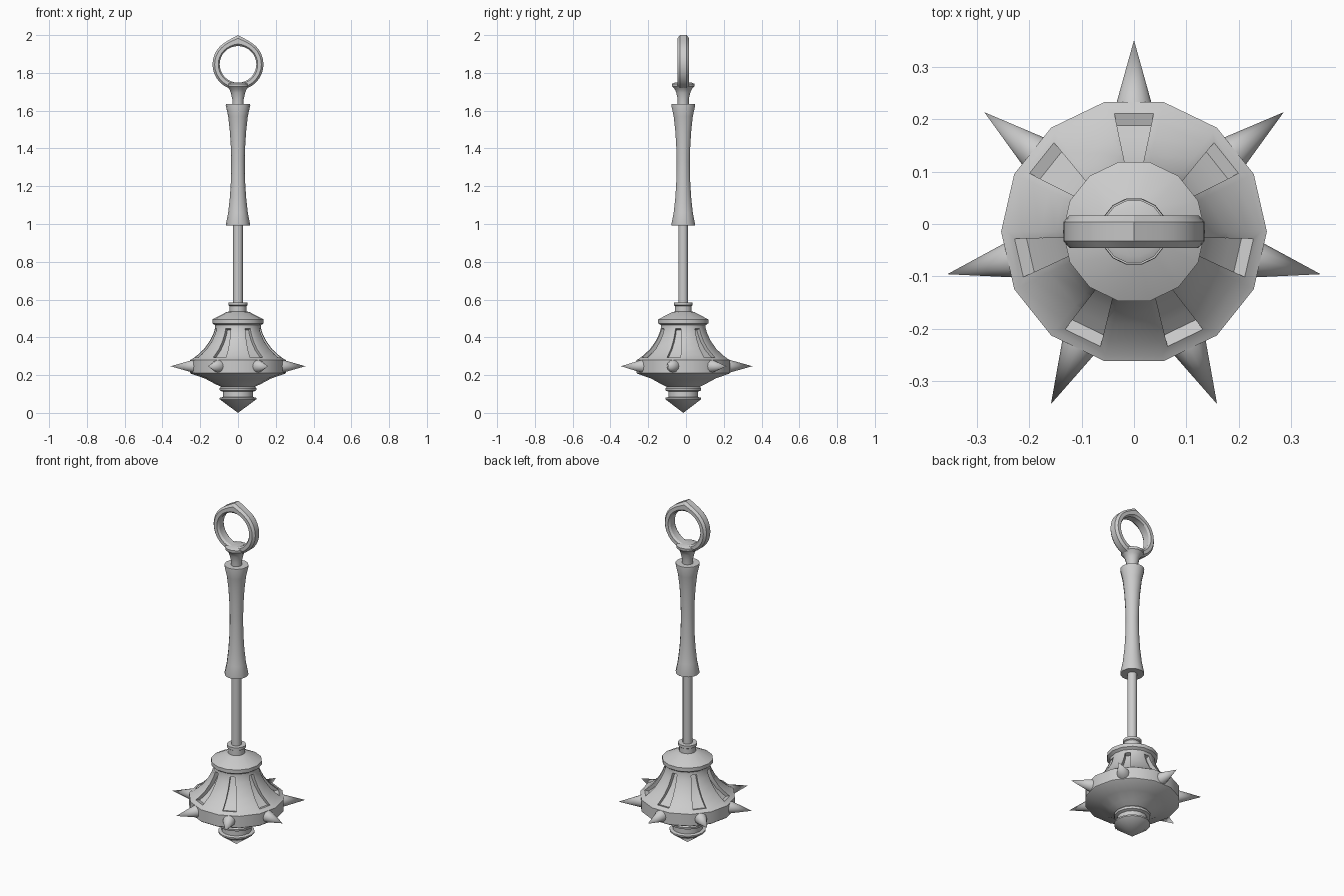
import bpy, bmesh, math
from mathutils import Matrix, Vector

if "Cube" in bpy.data.objects:
    bpy.data.objects.remove(bpy.data.objects["Cube"])

CY = -0.0145   # the axis sits slightly in front of y = 0
SIDES = 14


def finish(name, bm, smooth=True):
    bmesh.ops.recalc_face_normals(bm, faces=bm.faces[:])
    me = bpy.data.meshes.new(name)
    bm.to_mesh(me)
    bm.free()
    ob = bpy.data.objects.new(name, me)
    bpy.context.collection.objects.link(ob)
    if smooth:
        smooth_angle(ob)
    return ob


def smooth_angle(ob):
    bpy.ops.object.select_all(action='DESELECT')
    ob.select_set(True)
    bpy.context.view_layer.objects.active = ob
    bpy.ops.object.shade_smooth_by_angle(angle=math.radians(32))


def lathe(name, profile, sides=SIDES, smooth=True):
    """Revolve (radius, z) points; radius 0 closes to a point."""
    bm = bmesh.new()
    rings = []
    for r, z in profile:
        if r == 0:
            rings.append([bm.verts.new((0, CY, z))] * sides)
        else:
            rings.append([bm.verts.new((r * math.cos(k * math.tau / sides),
                                        CY + r * math.sin(k * math.tau / sides), z))
                          for k in range(sides)])
    for a, b in zip(rings, rings[1:]):
        for k in range(sides):
            n = (k + 1) % sides
            bm.faces.new(dict.fromkeys((a[k], a[n], b[n], b[k])))
    return finish(name, bm, smooth)


# Head: concave underside, rim band, flared body, cap and neck
body = [(.243, .285), (.215, .306), (.18, .338), (.15, .38), (.131, .418), (.121, .45)]
head = lathe("head", [(0, .0), (.097, .072), (.097, .08), (.08, .084), (.08, .112),
                      (.096, .118), (.098, .13), (.09, .138), (.125, .155), (.175, .182),
                      (.25, .208), (.254, .212), (.254, .28)] + body +
             [(.121, .464), (.136, .474), (.136, .495), (.062, .533), (.045, .537),
              (.045, .566), (.051, .57), (.051, .585), (0, .585)], smooth=False)

# Seven curved slots following the body profile
bm = bmesh.new()
slot = [(.233, .291), (.212, .308), (.18, .338), (.15, .38), (.132, .418), (.124, .443)]
for i in range(7):
    rot = Matrix.Translation((0, CY, 0)) @ Matrix.Rotation(i * math.tau / 7, 4, 'Z')
    secs = []
    for r, z in slot:
        a = r * math.cos(math.pi / SIDES)
        w = .017 + (a - .13) * .21
        secs.append([bm.verts.new(rot @ Vector(p)) for p in (
            (-w, a - .024, z - .004), (w, a - .024, z - .004),
            (w, a + .03, z + .012), (-w, a + .03, z + .012))])
    for s, t in zip(secs, secs[1:]):
        for k in range(4):
            n = (k + 1) % 4
            bm.faces.new((s[k], s[n], t[n], t[k]))
    bm.faces.new(secs[0])
    bm.faces.new(secs[-1])
cutter = finish("slot_cutter", bm, smooth=False)
cutter.hide_render = True
mod = head.modifiers.new("slots", 'BOOLEAN')
mod.operation = 'DIFFERENCE'
mod.solver = 'EXACT'
mod.object = cutter
bpy.context.view_layer.objects.active = head
bpy.ops.object.modifier_apply(modifier=mod.name)
bpy.data.objects.remove(cutter)
smooth_angle(head)

# Seven spikes around the rim
bm = bmesh.new()
for i in range(7):
    m = (Matrix.Translation((0, CY, .247)) @ Matrix.Rotation(i * math.tau / 7, 4, 'Z')
         @ Matrix.Translation((0, .3005, 0)) @ Matrix.Rotation(-math.pi / 2, 4, 'X'))
    bmesh.ops.create_cone(bm, cap_ends=True, segments=12, radius1=.0365, radius2=0,
                          depth=.131, matrix=m)
finish("spikes", bm)

# Shaft, waisted grip and flared collar
lathe("shaft", [(0, .57), (.026, .57), (.026, 1.7), (0, 1.7)])
lathe("grip", [(0, .993), (.063, .993), (.064, 1.0), (.052, 1.06), (.043, 1.14),
               (.038, 1.22), (.036, 1.3), (.036, 1.33), (.038, 1.41), (.043, 1.49),
               (.052, 1.57), (.065, 1.629), (.064, 1.635), (0, 1.635)])
lathe("collar", [(0, 1.62), (.03, 1.62), (.03, 1.66), (.038, 1.695), (.045, 1.712),
                 (.06, 1.728), (.061, 1.742), (.048, 1.748), (0, 1.75)])

# Hanging ring: bevelled section swept round, outside pulled to a point on top
bm = bmesh.new()
section = [(0, -.02), (.2, -.031), (.7, -.031), (1, -.018),
           (1, .018), (.7, .031), (.2, .031), (0, .02)]
N, CZ = 32, 1.845
peak = {0: .155, 1: .143, 2: .137}
rings = []
for k in range(N):
    a = k * math.tau / N
    d = Vector((math.sin(a), 0, math.cos(a)))
    outer = peak.get(min(k, N - k), .135)
    rings.append([bm.verts.new(Vector((0, CY, CZ)) + d * (.097 + (outer - .097) * t)
                               + Vector((0, y, 0))) for t, y in section])
for k in range(N):
    a, b = rings[k], rings[(k + 1) % N]
    for j in range(8):
        n = (j + 1) % 8
        bm.faces.new((a[j], a[n], b[n], b[j]))
finish("hanging_ring", bm)
